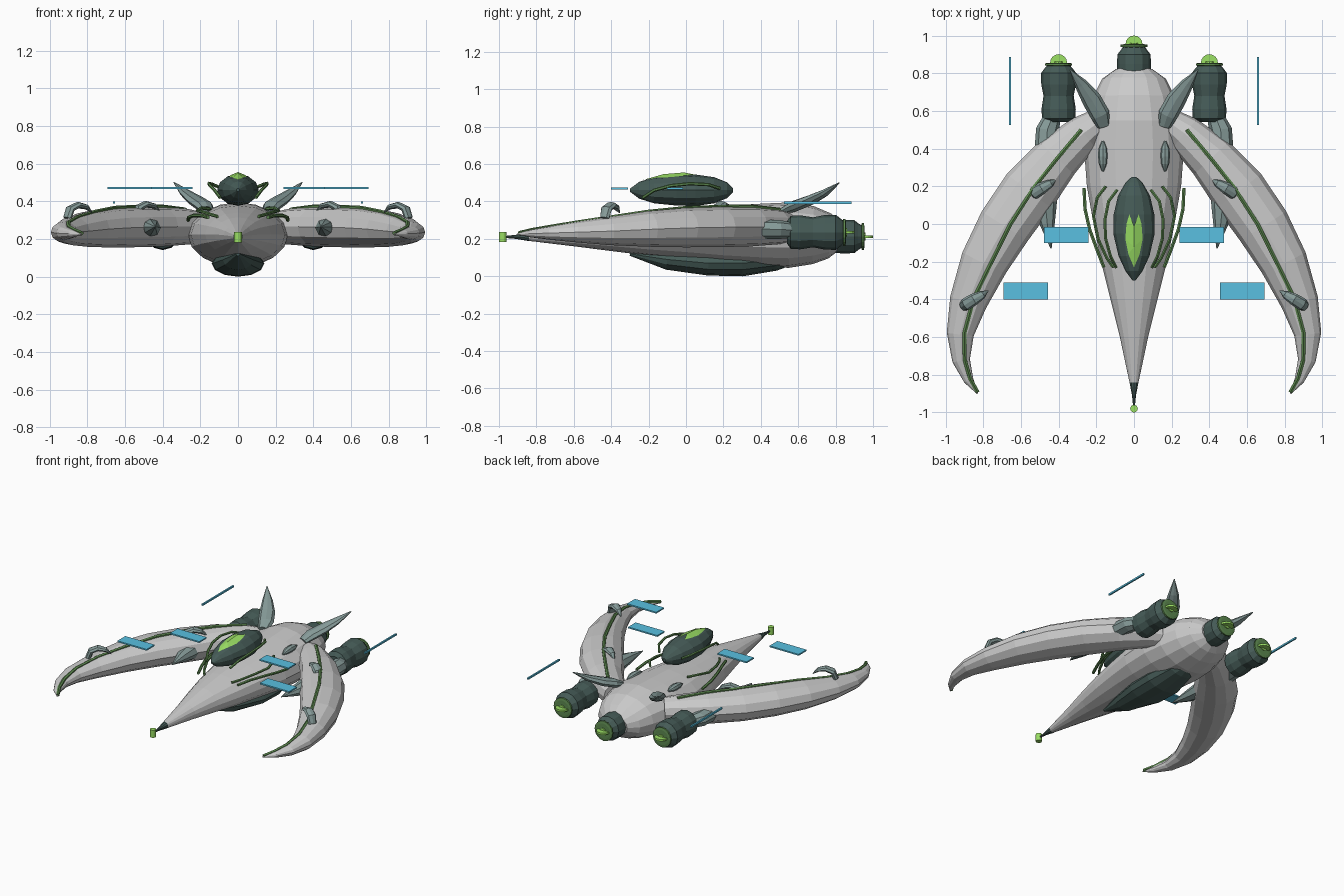
import bpy, bmesh
from math import sin, cos, pi
from mathutils import Vector, Matrix


def material(name, rgb):
    m = bpy.data.materials.new(name)
    m.diffuse_color = (*rgb, 1)
    return m


DARK = material("dark_teal", (0.06, 0.105, 0.095))
TEAL = material("mid_teal", (0.24, 0.33, 0.32))
GREEN = material("bright_green", (0.33, 0.75, 0.13))
VINE = material("vine_green", (0.11, 0.25, 0.08))
BLUE = material("panel_blue", (0.10, 0.53, 0.75))


def finish(name, bm, mat=None, mirror=False):
    bmesh.ops.recalc_face_normals(bm, faces=bm.faces)
    me = bpy.data.meshes.new(name)
    bm.to_mesh(me)
    bm.free()
    ob = bpy.data.objects.new(name, me)
    bpy.context.collection.objects.link(ob)
    if mat:
        me.materials.append(mat)
    if mirror:
        ob.modifiers.new("mirror", 'MIRROR').use_mirror_merge = False
    return ob


def spine(name, pts, n=10, mat=None, mirror=False):
    """Skin elliptical rings along a path of (x, y, z, half_width, half_height)."""
    bm = bmesh.new()
    P = [Vector(p[:3]) for p in pts]
    rings = []
    for i, p in enumerate(pts):
        t = (P[min(i + 1, len(P) - 1)] - P[max(i - 1, 0)]).normalized()
        side = t.cross(Vector((0, 0, 1))).normalized()
        up = side.cross(t)
        rings.append([bm.verts.new(P[i] + side * p[3] * cos(pi / 2 + 2 * pi * k / n)
                                   + up * p[4] * sin(pi / 2 + 2 * pi * k / n)) for k in range(n)])
    for a, b in zip(rings, rings[1:]):
        for k in range(n):
            bm.faces.new((a[k], a[(k + 1) % n], b[(k + 1) % n], b[k]))
    bm.faces.new(rings[0])
    bm.faces.new(rings[-1])
    return finish(name, bm, mat, mirror)


def tube(name, pts, r, mat, mirror=True):
    return spine(name, [(*p, r, r) for p in pts], 6, mat, mirror)


def body(name, x, stations, n, mat=None, mirror=False):
    """Skin along y from (y, z, half_width, half_height)."""
    return spine(name, [(x, *s) for s in stations], n, mat, mirror)


def disc(name, c, r, depth, mat, mirror=False):
    bm = bmesh.new()
    bmesh.ops.create_cone(bm, cap_ends=True, segments=16, radius1=r, radius2=r, depth=depth,
                          matrix=Matrix.Translation(c))
    return finish(name, bm, mat, mirror)


def box(name, c, size, mat):
    bm = bmesh.new()
    bmesh.ops.create_cube(bm, size=1, matrix=Matrix.Translation(c) @ Matrix.Diagonal((*size, 1)))
    return finish(name, bm, mat, True)


# Hull, dark nose and belly
body("hull", 0, [(-.84, .213, .024, .024), (-.6, .22, .075, .06), (-.4, .225, .125, .09),
                 (-.2, .225, .175, .115), (0, .225, .215, .135), (.2, .222, .25, .155),
                 (.4, .22, .265, .168), (.55, .22, .25, .175), (.68, .22, .215, .155),
                 (.77, .215, .17, .12), (.82, .21, .10, .075)], 16)
body("nose_spike", 0, [(-.97, .21, .005, .005), (-.91, .211, .011, .011), (-.84, .213, .025, .025)], 10, DARK)
disc("nose_light", (0, -.98, .21), .02, .055, GREEN)
body("belly_keel", 0, [(-.3, .12, .01, .01), (-.1, .09, .08, .055), (.12, .07, .135, .066),
                       (.3, .07, .14, .07), (.48, .085, .10, .055), (.62, .1, .02, .02)], 12, DARK)

# Canopy with forked window
body("canopy", 0, [(-.30, .46, .008, .008), (-.25, .46, .045, .045), (-.17, .46, .082, .07),
                   (-.05, .46, .11, .082), (.05, .46, .108, .084), (.15, .46, .085, .07),
                   (.22, .46, .045, .042), (.25, .46, .012, .012)], 12, DARK)
bm = bmesh.new()
v = [bm.verts.new(p) for p in [(0, -.23, .515), (0, -.12, .546), (0, -.01, .555), (.03, -.16, .527),
                               (.046, -.08, .53), (.04, 0, .539), (.025, .05, .543)]]
for f in [(0, 3, 1), (1, 3, 4), (1, 4, 5, 2), (2, 5, 6)]:
    bm.faces.new([v[i] for i in f])
finish("canopy_window", bm, GREEN, True)

# Vines around the canopy and along the hull
tube("canopy_vine", [(.09, .18, .47), (.135, .12, .49), (.155, .02, .495), (.15, -.08, .485),
                     (.125, -.17, .46), (.095, -.23, .42)], .009, VINE)
tube("hull_vine_outer", [(.265, .19, .30), (.26, .08, .315), (.235, -.03, .325), (.195, -.14, .325),
                         (.16, -.23, .315)], .01, VINE)
tube("hull_vine_inner", [(.15, .2, .36), (.195, .14, .365), (.215, .04, .35), (.19, -.08, .345),
                         (.145, -.18, .33), (.11, -.23, .32)], .009, VINE)

# Crescent wings
spine("wing", [(.20, .53, .26, .08, .085), (.27, .48, .265, .10, .095), (.41, .35, .265, .127, .105),
               (.555, .175, .263, .15, .107), (.685, -.01, .26, .145, .105), (.795, -.205, .253, .128, .095),
               (.88, -.415, .242, .10, .075), (.922, -.585, .236, .072, .055), (.917, -.725, .231, .047, .036),
               (.877, -.83, .228, .026, .02), (.83, -.9, .226, .004, .004)], 12, None, True)
tube("wing_stripe", [(.28, .5, .355), (.41, .345, .372), (.53, .195, .37), (.655, .0, .364),
                     (.755, -.2, .344), (.852, -.4, .314), (.90, -.58, .287), (.898, -.72, .264),
                     (.87, -.82, .247), (.83, -.892, .23)], .012, VINE)


def claw(name, x, y, z):
    spine(name, [(x + .065, y - .045, z - .03, .028, .02), (x + .05, y - .035, z + .02, .034, .02),
                 (x + .01, y - .01, z + .04, .032, .018), (x - .035, y + .015, z + .03, .022, .014),
                 (x - .065, y + .035, z, .003, .003)], 8, TEAL, True)


claw("wing_claw_inner", .48, .20, .345)
claw("wing_claw_outer", .84, -.39, .34)

# Spindles running through the wings
spine("wing_spindle", [(.42, .60, .245, .04, .04), (.46, .5, .25, .06, .05), (.47, .3, .255, .065, .055),
                       (.47, .1, .26, .06, .05), (.46, 0, .262, .04, .035), (.44, -.13, .265, .003, .003)],
      8, TEAL, True)

# Tail fins and small hull bumps
spine("tail_fin", [(.16, .52, .35, .035, .02), (.18, .58, .375, .052, .03), (.225, .66, .405, .052, .028),
                   (.28, .74, .445, .035, .02), (.34, .82, .5, .003, .003)], 8, TEAL, True)
body("hull_bump", .165, [(.28, .345, .006, .006), (.32, .35, .022, .02), (.36, .352, .026, .024),
                         (.4, .353, .024, .02), (.44, .352, .006, .006)], 8, TEAL, True)


# Engines: barrel, flange, inner ring and glowing disc
def engine(name, x, z, back, stations, mirror):
    body(name + "_barrel", x, [(y, z, r, r) for y, r in stations], 12, DARK, mirror)
    body(name + "_flange", x, [(back, z, .055, .055), (back + .003, z, .072, .072),
                               (back + .014, z, .072, .072), (back + .017, z, .055, .055)], 16, VINE, mirror)
    disc(name + "_glow", (x, back + .018, z), .045, .014, GREEN, mirror)
    body(name + "_core", x, [(back + .0, z, .022, .022), (back + .024, z, .022, .022)], 10, GREEN, mirror)


engine("side_engine", .40, .235, .838, [(.54, .06), (.56, .088), (.61, .091), (.68, .08), (.74, .092),
                                        (.80, .094), (.825, .075), (.845, .058)], True)
engine("rear_engine", 0, .212, .937, [(.74, .075), (.80, .088), (.85, .09), (.90, .088),
                                      (.92, .072), (.945, .056)], False)

# Floating blue panels
box("inner_panel", (.36, -.058, .47), (.235, .085, .01), BLUE)
box("outer_panel", (.575, -.355, .47), (.235, .09, .01), BLUE)
box("rear_panel", (.657, .705, .393), (.011, .36, .012), BLUE)
